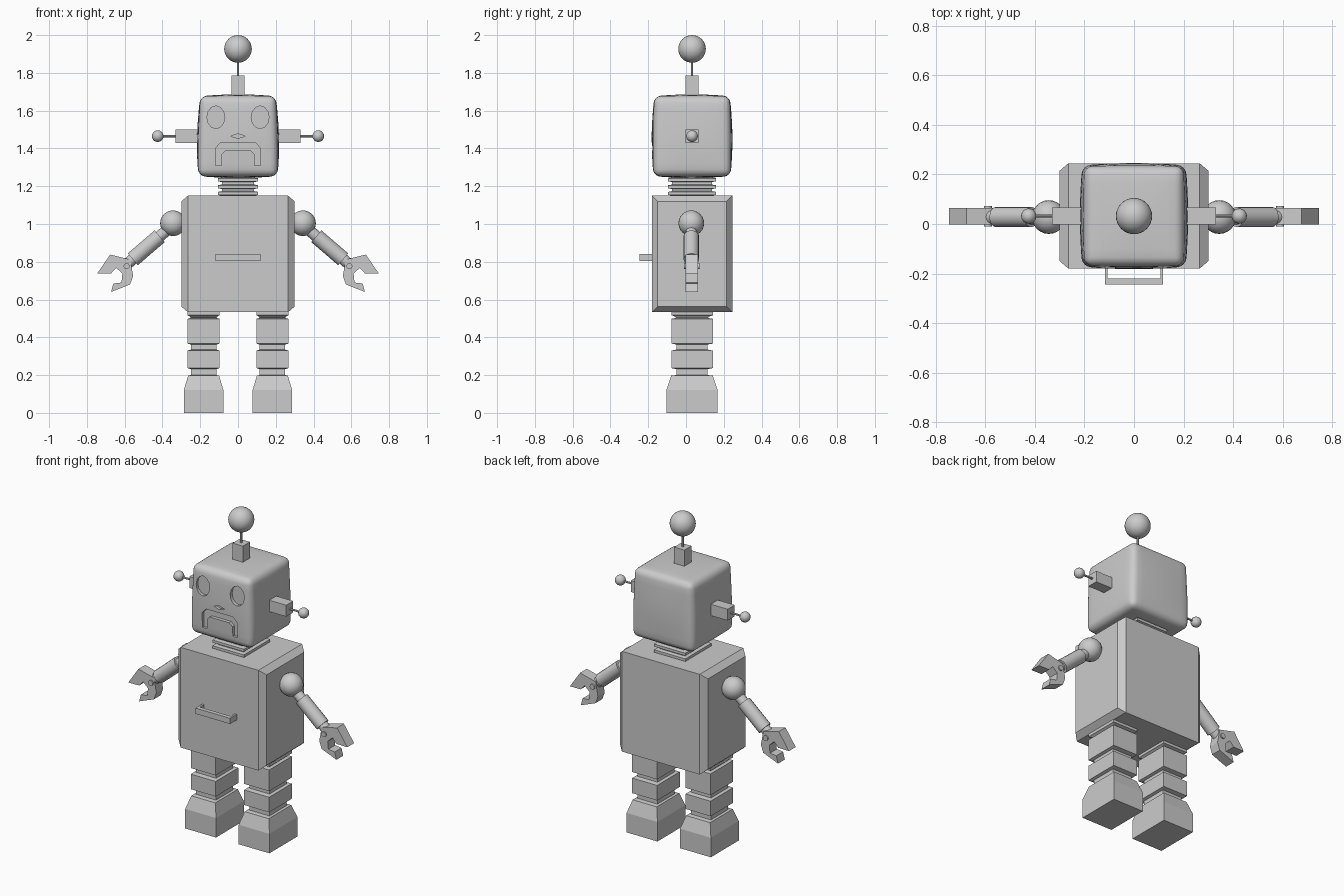
import bpy, bmesh, math
from mathutils import Vector

if "Cube" in bpy.data.objects:
    bpy.data.objects.remove(bpy.data.objects["Cube"])

YC = 0.032  # depth centre shared by all parts


def make(name, bm, smooth=False):
    bmesh.ops.recalc_face_normals(bm, faces=bm.faces[:])
    me = bpy.data.meshes.new(name)
    bm.to_mesh(me)
    bm.free()
    ob = bpy.data.objects.new(name, me)
    bpy.context.collection.objects.link(ob)
    if smooth:
        shade(ob)
    return ob


def activate(ob):
    bpy.ops.object.select_all(action='DESELECT')
    ob.select_set(True)
    bpy.context.view_layer.objects.active = ob


def shade(ob):
    activate(ob)
    bpy.ops.object.shade_smooth_by_angle(angle=math.radians(35))


def box(name, x, y, z):
    bm = bmesh.new()
    bmesh.ops.create_cube(bm, size=1)
    for v in bm.verts:
        v.co = [r[0] if c < 0 else r[1] for c, r in zip(v.co, (x, y, z))]
    return make(name, bm)


def ball(name, c, r, seg=24):
    bm = bmesh.new()
    bmesh.ops.create_uvsphere(bm, u_segments=seg, v_segments=seg // 2, radius=r)
    bmesh.ops.translate(bm, verts=bm.verts, vec=c)
    return make(name, bm, True)


def rod(name, a, b, r, seg=16):
    a, b = Vector(a), Vector(b)
    bm = bmesh.new()
    bmesh.ops.create_cone(bm, cap_ends=True, segments=seg, radius1=r, radius2=r, depth=(b - a).length)
    rot = (b - a).to_track_quat('Z', 'Y').to_matrix()
    for v in bm.verts:
        v.co = rot @ v.co + (a + b) / 2
    return make(name, bm, True)


def prism(name, pts, y0, y1):
    bm = bmesh.new()
    f = bm.faces.new([bm.verts.new((x, y0, z)) for x, z in pts])
    ext = bmesh.ops.extrude_face_region(bm, geom=[f])
    bmesh.ops.translate(bm, vec=(0, y1 - y0, 0),
                        verts=[g for g in ext['geom'] if isinstance(g, bmesh.types.BMVert)])
    return make(name, bm)


def stack(name, cx, rings):
    """Rectangular loft through (half x, half y, z) rings."""
    bm = bmesh.new()
    loops = [[bm.verts.new((cx + a * hx, YC + b * hy, z))
              for a, b in ((-1, -1), (1, -1), (1, 1), (-1, 1))] for hx, hy, z in rings]
    for p, q in zip(loops, loops[1:]):
        for i in range(4):
            j = (i + 1) % 4
            bm.faces.new((p[i], p[j], q[j], q[i]))
    bm.faces.new(loops[0])
    bm.faces.new(loops[-1])
    return make(name, bm)


# torso: box whose side faces are chamfered inward
bm = bmesh.new()
loops = []
for x, inset in ((-.30, .03), (-.265, 0), (.265, 0), (.30, .03)):
    y0, y1, z0, z1 = -.18 + inset, .245 - inset, .533 + inset, 1.15 - inset
    loops.append([bm.verts.new((x, y, z)) for y, z in ((y0, z0), (y1, z0), (y1, z1), (y0, z1))])
for p, q in zip(loops, loops[1:]):
    for i in range(4):
        bm.faces.new((p[i], p[(i + 1) % 4], q[(i + 1) % 4], q[i]))
bm.faces.new(loops[0])
bm.faces.new(loops[-1])
make("torso", bm)

# chest handle
box("handle_bar", (-.118, .118), (-.245, -.22), (.805, .84))
for s in (-1, 1):
    box("handle_post", sorted((s * .106, s * .118)), (-.225, -.17), (.805, .84))

# neck: ribbed stack
rings = []
for z in (1.15, 1.185, 1.222):
    rings += [(.085, .105, z), (.107, .127, z + .004), (.107, .127, z + .02), (.085, .105, z + .024)]
stack("neck", 0, rings + [(.085, .105, 1.28)])

# head: softly bulged, slightly tapered cube with rounded edges
bm = bmesh.new()
bmesh.ops.create_cube(bm, size=2)
bmesh.ops.subdivide_edges(bm, edges=bm.edges[:], cuts=5, use_grid_fill=True)
rim = [e for e in bm.edges if e.calc_face_angle(0) > 1]
bmesh.ops.bevel(bm, geom=rim, offset=.17, segments=4, profile=.5, affect='EDGES')
for v in bm.verts:
    x, y, z = v.co
    bulge = lambda a, b: .05 * (1 - a * a) * (1 - b * b)
    taper = 1 - .045 * max(0, (z + .3) / 1.3)
    v.co = (.209 * x * taper * (1 + bulge(y, z)),
            YC + .204 * y * (1 - .02 * max(0, z)) * (1 + bulge(x, z)),
            1.465 + .211 * z * (1 + bulge(x, y)))
head = make("head", bm)

# face features cut as shallow recesses
cuts = []
for s in (-1, 1):
    cuts.append(prism("eye_cutter", [(s * .117 + .047 * math.cos(t * math.tau / 12),
                                     1.565 + .06 * math.sin(t * math.tau / 12)) for t in range(12)],
                      -.3, -.157))
cuts.append(prism("nose_cutter", [(-.038, 1.465), (0, 1.453), (.038, 1.465), (0, 1.478)], -.3, -.165))
half = [(.12, 1.31), (.12, 1.40), (.092, 1.432)]
inner = [(.066, 1.39), (.088, 1.37), (.088, 1.31)]
right = half + []
left = [(-x, z) for x, z in half]
mouth = right + left[::-1] + [(-x, z) for x, z in inner[::-1]] + inner
cuts.append(prism("mouth_cutter", mouth, -.3, -.16))
for c in cuts:
    m = head.modifiers.new("recess", 'BOOLEAN')
    m.operation, m.solver, m.object = 'DIFFERENCE', 'EXACT', c
    activate(head)
    bpy.ops.object.modifier_apply(modifier=m.name)
    bpy.data.objects.remove(c)
shade(head)

# top antenna
box("antenna_base", (-.035, .035), (YC - .034, YC + .034), (1.65, 1.785))
rod("antenna_rod", (0, YC, 1.77), (0, YC, 1.88), .006, 8)
ball("antenna_ball", (0, YC, 1.927), .073, 32)

claw = [(.571, .812), (.677, .838), (.746, .737), (.672, .738), (.645, .768), (.612, .737),
        (.617, .69), (.66, .685), (.672, .64), (.571, .68), (.555, .725)]
leg = [(.105, .136, 0), (.105, .136, .12), (.082, .11, .197), (.068, .083, .2), (.068, .083, .232),
       (.085, .11, .237), (.085, .11, .33), (.068, .083, .335), (.068, .083, .362),
       (.085, .11, .367), (.085, .11, .498), (.068, .083, .503), (.075, .095, .512), (.085, .11, .517), (.085, .11, .54)]

for s, side in ((-1, "left"), (1, "right")):
    # ear antennas
    box(side + "_ear_base", sorted((s * .19, s * .33)), (YC - .034, YC + .034), (1.43, 1.5))
    rod(side + "_ear_rod", (s * .32, YC, 1.465), (s * .42, YC, 1.465), .006, 8)
    ball(side + "_ear_ball", (s * .425, YC, 1.465), .031, 16)

    # arm: shoulder, thin core and thick sleeve
    def at(x, z, y=.028):
        return (s * x, y, z)
    ball(side + "_shoulder", at(.344, 1.004), .068)
    rod(side + "_arm_core", at(.35, .99), at(.60, .777), .03)
    rod(side + "_arm_sleeve", at(.415, .935), at(.557, .813), .041)

    # claw with hinge bolt
    prism(side + "_claw", [(s * x, z) for x, z in claw], -.002, .064)
    rod(side + "_hinge", at(.59, .777, -.010), at(.59, .777, .072), .016, 12)

    # ribbed leg and foot in one stack
    stack(side + "_leg", s * .182, leg)
